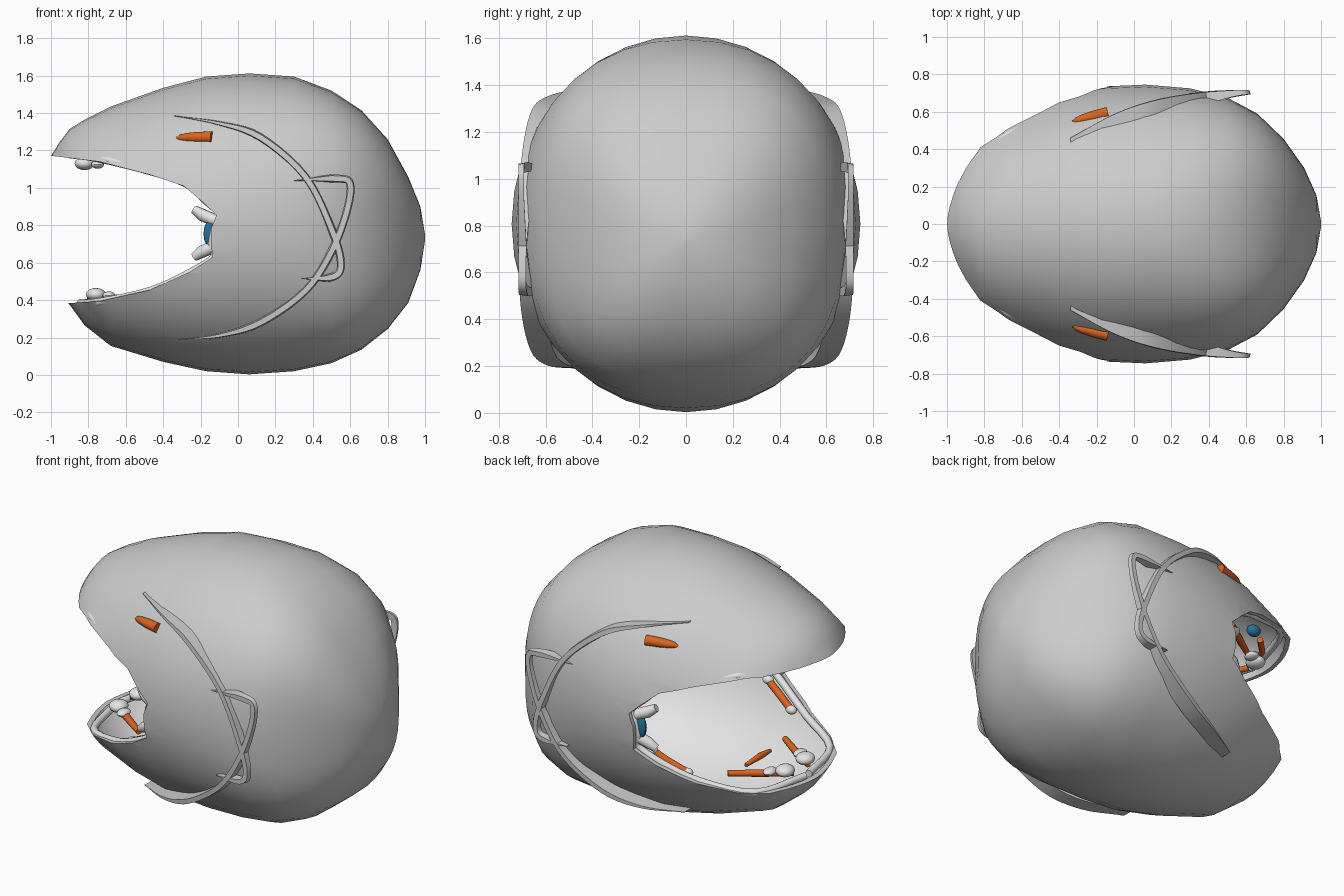
import bpy, bmesh, math
from mathutils import Vector

cube = bpy.data.objects.get("Cube")
if cube:
    bpy.data.objects.remove(cube)


def material(name, rgb, rough=0.6):
    m = bpy.data.materials.new(name)
    m.use_nodes = True
    m.diffuse_color = (*rgb, 1)
    bsdf = m.node_tree.nodes["Principled BSDF"]
    bsdf.inputs["Base Color"].default_value = (*rgb, 1)
    bsdf.inputs["Roughness"].default_value = rough
    return m


GREY = material("shell grey", (0.6, 0.6, 0.6))
LIGHT = material("lining light grey", (0.78, 0.78, 0.78))
ORANGE = material("orange", (0.7, 0.13, 0.015))
BLUE = material("blue", (0.02, 0.17, 0.32))

# Shell stations: x, top z, bottom z, half width, squareness of the section
STATIONS = [
    (-1.0, 1.17, 0.46, 0.24, 2), (-0.95, 1.25, 0.43, 0.33, 2), (-0.9, 1.315, 0.375, 0.4, 2),
    (-0.82, 1.365, 0.265, 0.52, 2), (-0.68, 1.435, 0.155, 0.59, 2), (-0.4, 1.535, 0.07, 0.69, 2),
    (-0.17, 1.595, 0.02, 0.735, 2), (0.06, 1.612, 0.003, 0.745, 2), (0.3, 1.595, 0.02, 0.725, 2.15),
    (0.5, 1.52, 0.063, 0.675, 2.45), (0.66, 1.415, 0.135, 0.59, 2.75), (0.8, 1.26, 0.245, 0.455, 2.9),
    (0.91, 1.06, 0.385, 0.3, 2.8), (0.975, 0.9, 0.56, 0.155, 2.5), (1.0, 0.75, 0.72, 0.015, 2)]


def lerp_table(table, x):
    if x <= table[0][0]:
        return table[0][1:]
    for a, b in zip(table, table[1:]):
        if x <= b[0]:
            t = (x - a[0]) / (b[0] - a[0])
            return tuple(p + (q - p) * t for p, q in zip(a[1:], b[1:]))
    return table[-1][1:]


def shell_y(x, z):
    top, low, w, n = lerp_table(STATIONS, x)
    k = abs(z - (top + low) / 2) / ((top - low) / 2)
    return w * max(0.0, 1 - k ** n) ** (1 / n)


def add_object(name, mesh, mats, angle=40):
    ob = bpy.data.objects.new(name, mesh)
    bpy.context.collection.objects.link(ob)
    if not mesh.materials:
        for m in mats:
            mesh.materials.append(m)
    bpy.ops.object.select_all(action="DESELECT")
    ob.select_set(True)
    bpy.context.view_layer.objects.active = ob
    bpy.ops.object.shade_smooth_by_angle(angle=math.radians(angle))


def bake(ob):
    dg = bpy.context.evaluated_depsgraph_get()
    return bpy.data.meshes.new_from_object(ob.evaluated_get(dg))


def mesh_from(bm, name):
    bmesh.ops.recalc_face_normals(bm, faces=bm.faces)
    me = bpy.data.meshes.new(name)
    bm.to_mesh(me)
    bm.free()
    return me


def loft(bm, rings, index=0, flip=False):
    loops = [[bm.verts.new(p) for p in r] for r in rings]
    faces = [bm.faces.new(loops[0][::-1]), bm.faces.new(loops[-1])]
    n = len(loops[0])
    for a, b in zip(loops, loops[1:]):
        for i in range(n):
            j = (i + 1) % n
            faces.append(bm.faces.new((a[i], a[j], b[j], b[i])))
    bmesh.ops.recalc_face_normals(bm, faces=faces)
    if flip:
        bmesh.ops.reverse_faces(bm, faces=faces)
    for f in faces:
        f.material_index = index


def power(v, n):
    return math.copysign(abs(v) ** (2 / n), v)


def shell_rings(inset):
    rings = []
    for x, top, low, w, n in STATIONS:
        mid, h = (top + low) / 2, (top - low) / 2 * (1 - inset)
        w *= 1 - inset
        rings.append([(x * (1 - inset * 0.7), w * power(math.cos(a), n), mid + h * power(math.sin(a), n))
                      for a in (math.tau * i / 36 for i in range(36))])
    return rings


# Hollow shell with the open mouth cut through it
bm = bmesh.new()
loft(bm, shell_rings(0))
loft(bm, shell_rings(0.035), index=1, flip=True)
raw = bpy.data.meshes.new("raw_shell")
bm.to_mesh(raw)
bm.free()
raw.materials.append(GREY)
raw.materials.append(LIGHT)
raw_shell = bpy.data.objects.new("raw_shell", raw)
bpy.context.collection.objects.link(raw_shell)

MOUTH = [(-1, 1.172), (-0.74, 1.14), (-0.47, 1.07), (-0.29, 1.01), (-0.19, 0.925),
         (-0.115, 0.855), (-0.145, 0.78), (-0.145, 0.7), (-0.135, 0.63), (-0.26, 0.55),
         (-0.47, 0.455), (-0.74, 0.395), (-0.9, 0.384)]
outline = [(-1.3, 1.18)] + MOUTH + [(-1.3, 0.384)]
bm = bmesh.new()
loft(bm, [[(x, y, z) for x, z in outline] for y in (-1, 1)])
cutter_mesh = mesh_from(bm, "mouth_cutter")
cutter_mesh.materials.append(GREY)
cutter = bpy.data.objects.new("mouth_cutter", cutter_mesh)
cutter.hide_render = True
bpy.context.collection.objects.link(cutter)
cut = raw_shell.modifiers.new("mouth", "BOOLEAN")
cut.operation, cut.solver, cut.object = "DIFFERENCE", "EXACT", cutter
add_object("shell", bake(raw_shell), [GREY, LIGHT], 35)
bpy.data.objects.remove(raw_shell)
bpy.data.objects.remove(cutter)


def smooth_path(pts, steps=5):
    v = [Vector(p) for p in pts]
    v = [2 * v[0] - v[1]] + v + [2 * v[-1] - v[-2]]
    out = []
    for a, b, c, d in zip(v, v[1:], v[2:], v[3:]):
        for s in range(steps):
            t = s / steps
            out.append(0.5 * (2 * b + (c - a) * t + (2 * a - 5 * b + 4 * c - d) * t * t
                              + (3 * b - a - 3 * c + d) * t ** 3))
    return out + [v[-2]]


def blade(name, pts, side, width):
    """Curved strip reaching in to the shell, thin where it stands free at the back."""
    path = smooth_path(pts)
    rings = []
    for i, p in enumerate(path):
        t = path[min(i + 1, len(path) - 1)] - path[max(i - 1, 0)]
        n = Vector((-t.z, 0, t.x)).normalized()
        k = max(0.12, min(1, i / 9, (len(path) - 1 - i) / 4))
        cap = lerp_table([(0.25, 0.1), (0.5, 0.04), (0.6, 0.022)], p.x)[0]
        depth = max(0.02, min(cap, p.y - shell_y(p.x, p.z) + 0.02))
        inward, off = Vector((0, -side * depth, 0)), n * width * k / 2
        p = Vector((p.x, p.y * side, p.z))
        rings.append([p + off * 0.7, p - off * 0.7, p - off + inward, p + off + inward])
    bm = bmesh.new()
    loft(bm, rings)
    add_object(name, mesh_from(bm, name), [GREY], 35)


def tube(name, pts, radii, mat, thick):
    cu = bpy.data.curves.new(name, "CURVE")
    cu.dimensions = "3D"
    cu.bevel_depth, cu.bevel_resolution, cu.use_fill_caps = thick, 3, True
    sp = cu.splines.new("POLY")
    sp.points.add(len(pts) - 1)
    for q, p, r in zip(sp.points, pts, radii):
        q.co, q.radius = (*p, 1), r
    tmp = bpy.data.objects.new(name + "_path", cu)
    bpy.context.collection.objects.link(tmp)
    me = bake(tmp)
    bpy.data.objects.remove(tmp)
    me.materials.clear()
    add_object(name, me, [mat], 50)


def blob(name, centre, size, mat):
    bm = bmesh.new()
    bmesh.ops.create_uvsphere(bm, u_segments=14, v_segments=8, radius=1)
    for v in bm.verts:
        v.co = Vector(c + s * k for c, s, k in zip(centre, size, v.co))
    add_object(name, mesh_from(bm, name), [mat])


# Blade paths in x, z; the stand-off in y follows x
STAND = [(-0.35, 0.455), (-0.1, 0.59), (0.1, 0.66), (0.3, 0.7), (0.5, 0.715), (0.6, 0.715)]
UPPER = [(-0.34, 1.385), (-0.1, 1.345), (0.12, 1.27), (0.36, 1.06), (0.5, 0.78),
         (0.55, 0.6), (0.51, 0.525), (0.34, 0.515)]
LOWER = [(-0.32, 0.19), (-0.1, 0.21), (0.12, 0.28), (0.36, 0.45), (0.5, 0.66),
         (0.58, 0.87), (0.6, 1.02), (0.53, 1.05), (0.3, 1.04)]

for side, tag in ((1, "back"), (-1, "front")):
    for label, route in (("upper", UPPER), ("lower", LOWER)):
        pts = [(x, lerp_table(STAND, x)[0], z) for x, z in route]
        blade(f"{label}_blade_{tag}", pts, side, 0.042)

    # Orange side marker
    marker = [(-0.14, 0.595, 1.272), (-0.22, 0.575, 1.271), (-0.28, 0.56, 1.27),
              (-0.31, 0.55, 1.268), (-0.33, 0.545, 1.266)]
    tube(f"side_marker_{tag}", [(x, side * y, z) for x, y, z in marker],
         (1, 0.95, 0.75, 0.55, 0.2), ORANGE, 0.031)

    # Blue lens and its pads in the mouth corner
    blob(f"corner_lens_{tag}", (-0.128, side * 0.66, 0.755), (0.058, 0.03, 0.09), BLUE)
    for label, z, drop in (("upper", 0.855, -0.03), ("lower", 0.66, 0.03)):
        pad = [(-0.235, side * 0.63, z - drop), (-0.19, side * 0.645, z), (-0.12, side * 0.66, z + drop)]
        tube(f"{label}_corner_pad_{tag}", pad, (0.7, 1, 1), LIGHT, 0.034)

    # Trim tube just inside the mouth rim
    rim = []
    for x, z in MOUTH[1:-1]:
        gap = 0.02 if z > 0.76 else 0.006
        d = Vector((x + 0.6, 0, z - 0.76)).normalized() * gap
        x, z = x + d.x, z + d.z
        rim.append(Vector((x, side * shell_y(x, z) * 0.92, z)))
    ends = [Vector((-0.9, side * 0.02, 1.18)), Vector((-0.84, side * 0.02, 0.385))]
    rim = smooth_path([ends[0]] + rim + [ends[1]], 4)
    tube(f"rim_tube_{tag}", rim, [1] * len(rim), LIGHT, 0.022)

    # Orange rod with beads along the lower rim
    rod = [Vector((p.x - 0.02, p.y * 0.88, p.z - 0.025)) for p in rim[33:39]]
    tube(f"lower_rim_rod_{tag}", rod, [1] * len(rod), ORANGE, 0.022)
    for n, p in enumerate((rod[0], rod[-1])):
        blob(f"lower_bead_{n}_{tag}", p, (0.035, 0.028, 0.026), LIGHT)

    # Fittings at the centre of each jaw, and orange rods spreading back from them
    for label, x, z in (("beak", -0.82, 1.13), ("jaw", -0.76, 0.43)):
        blob(f"{label}_fitting_{tag}", (x, side * 0.1, z), (0.055, 0.06, 0.035), LIGHT)
        blob(f"{label}_fitting_end_{tag}", (x + 0.07, side * 0.15, z - 0.005), (0.035, 0.05, 0.022), LIGHT)
    for label, z in (("beak", 1.175), ("jaw", 0.41)):
        arm = [(-0.8, side * 0.07, z), (-0.65, side * 0.17, z), (-0.49, side * 0.285, z)]
        tube(f"{label}_arm_{tag}", arm, (0.7, 1, 0.8), ORANGE, 0.022)
    tube(f"beak_edge_rod_{tag}", [(-0.88, side * 0.03, 1.175), (-0.82, side * 0.16, 1.175),
                                  (-0.72, side * 0.26, 1.17)], (1, 1, 1), ORANGE, 0.018)
    # Blue lens beside the beak arm
    blob(f"beak_lens_{tag}", (-0.63, side * 0.31, 1.175), (0.045, 0.035, 0.035), BLUE)

# Orange crossbar on the jaw floor
tube("jaw_crossbar", [(-0.5, -0.12, 0.4), (-0.52, 0, 0.42), (-0.5, 0.12, 0.4)], (0.6, 1, 0.6), ORANGE, 0.02)
